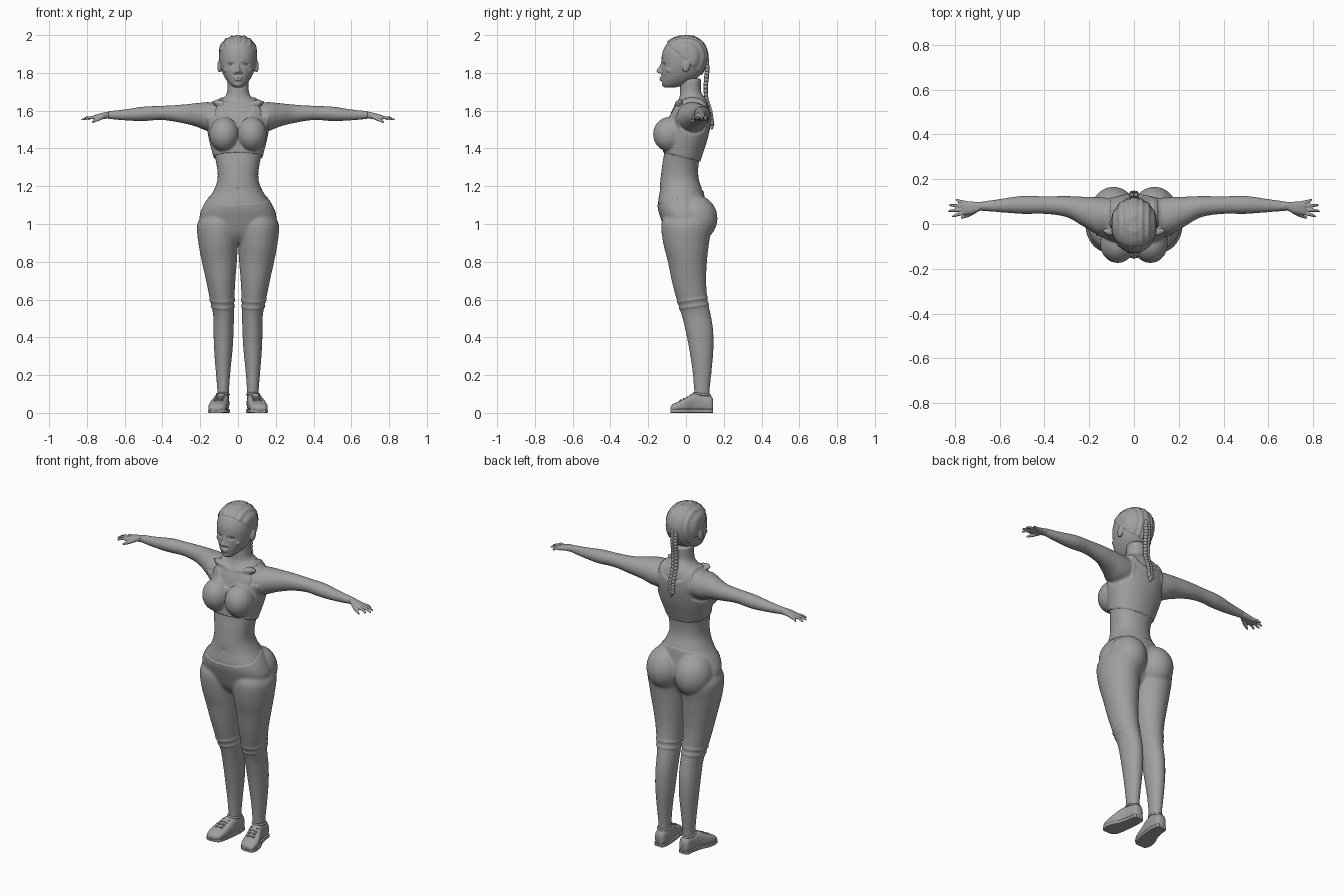
import bpy, bmesh, math, random
from mathutils import Vector, Matrix

random.seed(4)
cube = bpy.data.objects.get("Cube")
if cube:
    bpy.data.objects.remove(cube)

grey = bpy.data.materials.new("plain_grey")
grey.use_nodes = True
COLOUR = (0.35, 0.35, 0.35, 1)
grey.diffuse_color = COLOUR
grey.node_tree.nodes["Principled BSDF"].inputs["Base Color"].default_value = COLOUR

# For each length axis: how (along, u, v) map to x, y, z
ORDER = {"z": lambda t, u, v: (u, v, t),
         "x": lambda t, u, v: (t, u, v),
         "y": lambda t, u, v: (u, t, v)}


def spline(rows, steps):
    """Smoothly interpolate rows of section sizes."""
    out = []
    for i in range(len(rows) - 1):
        a, b, c, d = (rows[max(0, min(len(rows) - 1, i + k))] for k in (-1, 0, 1, 2))
        for s in range(steps):
            t = s / steps
            out.append([q + t * ((r - p) / 2 + t * (p - 2.5 * q + 2 * r - w / 2
                        + t * (1.5 * (q - r) + (w - p) / 2)))
                        for p, q, r, w in zip(a, b, c, d)])
    return out + [list(rows[-1])]


def skin(bm, rings):
    """Join rings of points into a closed tube."""
    rings = [[bm.verts.new(p) for p in ring] for ring in rings]
    for a, b in zip(rings, rings[1:]):
        for k in range(len(a)):
            bm.faces.new((a[k], a[k - 1], b[k - 1], b[k]))
    bm.faces.new(rings[0])
    bm.faces.new(rings[-1])


def loft(bm, rows, axis="z", side=1, power=2.0, n=36, steps=4):
    """Skin rows of (along, u_min, u_max, v_min, v_max) with rounded sections."""
    rings = []
    for t, u0, u1, v0, v1 in spline(rows, steps):
        ring = []
        for k in range(n):
            a = math.tau * k / n
            c, s = (math.copysign(abs(f) ** (2 / power), f) for f in (math.cos(a), math.sin(a)))
            x, y, z = ORDER[axis](t, (u0 + u1 + c * (u1 - u0)) / 2, (v0 + v1 + s * (v1 - v0)) / 2)
            ring.append((x * side, y, z))
        rings.append(ring)
    skin(bm, rings)


def turned(bm, matrix, stations, n):
    """Skin circles given as (height, radius), placed by a matrix."""
    angles = [math.tau * k / n for k in range(n)]
    skin(bm, [[matrix @ Vector((r * math.cos(a), r * math.sin(a), h)) for a in angles]
              for h, r in stations])


def ball(bm, centre, radii, turn=0, axis="X", n=20):
    m = Matrix.Translation(centre) @ Matrix.Rotation(turn, 4, axis) @ Matrix.Diagonal((*radii, 1))
    arcs = [math.pi * (k + .15) / (n // 2 + .3) for k in range(n // 2 + 1)]
    turned(bm, m, [(-math.cos(t), math.sin(t)) for t in arcs], n)


def limb(bm, a, b, r0, r1):
    """Tapered round stick with rounded ends."""
    a, b = Vector(a), Vector(b)
    m = Matrix.Translation(a) @ (b - a).to_track_quat("Z", "Y").to_matrix().to_4x4()
    arcs = (.25, .8, math.pi / 2)
    start = [(-r0 * math.cos(t), r0 * math.sin(t)) for t in arcs]
    end = [((b - a).length + r1 * math.cos(t), r1 * math.sin(t)) for t in reversed(arcs)]
    turned(bm, m, start + end, 12)


def finish(name, bm, voxel=0, smooth=0, shape=None, cuts=()):
    """Fuse overlapping forms, relax, push by the shape rule and add to the scene."""
    bmesh.ops.recalc_face_normals(bm, faces=bm.faces)
    mesh = bpy.data.meshes.new(name)
    bm.to_mesh(mesh)
    obj = bpy.data.objects.new(name, mesh)
    bpy.context.collection.objects.link(obj)
    if voxel:
        mod = obj.modifiers.new("fuse", "REMESH")
        mod.mode, mod.voxel_size = "VOXEL", voxel
        fused = bpy.data.meshes.new_from_object(obj.evaluated_get(bpy.context.evaluated_depsgraph_get()))
        obj.modifiers.clear()
        obj.data = fused
        bpy.data.meshes.remove(mesh)
        mesh = fused
        bm.clear()
        bm.from_mesh(mesh)
        for _ in range(smooth):
            bmesh.ops.smooth_vert(bm, verts=bm.verts, factor=0.5,
                                  use_axis_x=True, use_axis_y=True, use_axis_z=True)
        for co, no in cuts:
            bmesh.ops.bisect_plane(bm, geom=bm.verts[:] + bm.edges[:] + bm.faces[:],
                                   plane_co=co, plane_no=no, dist=0.0002)
        bm.normal_update()
        if shape:
            for v in bm.verts:
                v.co += shape(v.co, v.normal)
        bm.to_mesh(mesh)
    bm.free()
    mesh.materials.clear()
    mesh.materials.append(grey)
    mesh.shade_smooth()
    return obj


# Body: torso, legs and arms fused into one skin
body = bmesh.new()
torso = [(.90, .09, -.06, .05), (.95, .16, -.10, .08), (1.03, .20, -.13, .11),
         (1.10, .178, -.148, .10), (1.17, .133, -.14, .09), (1.24, .108, -.135, .067),
         (1.32, .115, -.125, .067), (1.38, .13, -.115, .085), (1.46, .15, -.11, .11),
         (1.54, .16, -.095, .125), (1.60, .155, -.075, .125), (1.64, .125, -.05, .115),
         (1.67, .075, -.035, .10), (1.70, .058, -.032, .08), (1.77, .056, -.03, .08)]
loft(body, [(z, -w, w, f, b) for z, w, f, b in torso], power=2.2)
leg = [(1.06, .03, .17, -.10, .09), (1.0, .0, .212, -.127, .13), (.9, .004, .206, -.117, .118),
       (.8, .01, .187, -.092, .107), (.7, .018, .165, -.072, .103), (.6, .023, .145, -.046, .11),
       (.52, .025, .128, -.02, .127), (.44, .027, .126, .0, .14), (.34, .032, .123, .02, .142),
       (.22, .044, .114, .038, .132), (.12, .051, .106, .046, .122), (.05, .051, .106, .046, .122)]
arm = [(.06, -.03, .11, 1.50, 1.63), (.15, -.05, .12, 1.49, 1.645), (.22, -.015, .122, 1.515, 1.64),
       (.3, .03, .125, 1.535, 1.632), (.4, .045, .124, 1.55, 1.626), (.5, .045, .126, 1.545, 1.622),
       (.6, .052, .112, 1.548, 1.607), (.70, .06, .098, 1.557, 1.597)]
for s in (-1, 1):
    loft(body, leg, side=s)
    loft(body, arm, "x", s)
    ball(body, (s * .092, .05, 1.03), (.10, .113, .12), n=32)
    ball(body, (s * .073, -.088, 1.475), (.072, .08, .085), n=32)
    limb(body, (s * .02, -.055, 1.625), (s * .13, -.03, 1.645), .012, .012)


def bra_area(x, y, z):
    x = abs(x)
    if z < 1.35 - .26 * y or z > 1.69 or x > .175:
        return False
    depth = .108 if y < .04 else .06
    if (x / .08) ** 2 + ((z - 1.645) / depth) ** 2 < 1 or (x < .08 and z > 1.645):
        return False
    in_armhole = ((y - .04) / .085) ** 2 + ((z - 1.575) / .1) ** 2 < 1
    return not (in_armhole and x > .105) and not (z > 1.57 and x > .12)


def clothes(co, normal):
    x, y, z = co
    push = 0
    if bra_area(x, y, z):
        push = .007
    elif z < 1.105 + .3 * (y + .14) and abs(x) < .3:
        push = .004
        for crease in (.565, .6):
            push += .004 * math.exp(-((z - crease - .15 * (y - .04)) / .007) ** 2)
    push -= .006 * math.exp(-((x / .008) ** 2 + ((z - 1.18) / .01) ** 2)) * (y < 0)
    return normal * push


hem, waist = Vector((0, .26, 1)), Vector((0, -.3, 1))
finish("body", body, .0065, 6, clothes,
       [((0, 0, z), no) for z, no in ((1.35, hem), (1.348, hem), (1.147, waist), (1.149, waist))])

# Head with face forms; hair is raised above the hairline
head = bmesh.new()
skull = [(1.722, .02, -.112, -.06), (1.738, .042, -.126, .0), (1.765, .064, -.129, .05),
         (1.80, .082, -.131, .085), (1.85, .096, -.129, .108), (1.90, .098, -.127, .113),
         (1.945, .088, -.108, .098), (1.975, .065, -.078, .07), (1.993, .03, -.035, .035)]
loft(head, [(z, -w, w, f, b) for z, w, f, b in skull], power=2.15)
nose = [(1.865, .007, -.129, -.10), (1.835, .009, -.142, -.10), (1.81, .016, -.158, -.10),
        (1.798, .012, -.146, -.10)]
loft(head, [(z, -w, w, f, b) for z, w, f, b in nose], n=16)
ball(head, (0, -.127, 1.775), (.024, .014, .006))
ball(head, (0, -.126, 1.764), (.021, .014, .007))
ball(head, (0, -.113, 1.74), (.022, .016, .014))
for s in (-1, 1):
    limb(head, (s * .016, -.123, 1.864), (s * .056, -.105, 1.868), .008, .005)
    ball(head, (s * .015, -.132, 1.803), (.009, .012, .008))
    ball(head, (s * .055, -.083, 1.815), (.022, .024, .018))
    ball(head, (s * .098, .002, 1.835), (.012, .02, .034), -.25)


def hair(co, normal):
    x, y, z = co
    if z > 1.957 - .95 * (y + .095) and abs(x) < .099 - .02 * (z < 1.83):
        return normal * (.004 + .002 * math.sin(abs(x) * 230) + random.uniform(-.0008, .0008))
    socket = math.exp(-(((abs(x) - .038) / .017) ** 2 + ((z - 1.845) / .009) ** 2))
    return Vector((0, .008 * socket * (y < -.05), 0))


finish("head", head, .004, 3, hair)
eyes = bmesh.new()
for s in (-1, 1):
    ball(eyes, (s * .038, -.1035, 1.845), (.014, .013, .008))
finish("eyes", eyes)

# Braid: pairs of crossed strands down the back
braid = bmesh.new()
path = spline([(.108, 1.87), (.112, 1.81), (.105, 1.74), (.108, 1.66), (.13, 1.59), (.138, 1.53)], 4)
for k, (y, z) in enumerate(path):
    r = .017 - .0002 * k
    for s in (-1, 1):
        ball(braid, (s * .009, y, z + s * .004), (r * .8, r * .8, r), s * .5, "Y", 14)
limb(braid, (0, .138, 1.53), (0, .136, 1.505), .012, .006)
finish("braid", braid)

# Hands with spread fingers
palm = [(.685, .06, .098, 1.558, 1.596), (.72, .046, .10, 1.556, 1.588), (.765, .04, .104, 1.553, 1.575)]
for s, label in ((1, "left"), (-1, "right")):
    hand = bmesh.new()
    loft(hand, palm, "x", s, 2.4, 24)
    for y0, y1, tip in ((.049, .034, .815), (.065, .058, .832), (.081, .084, .828), (.096, .108, .798)):
        knuckle = (s * (.765 + tip) / 2, (y0 + y1) / 2, 1.563)
        limb(hand, (s * .755, y0, 1.563), knuckle, .009, .0075)
        limb(hand, knuckle, (s * (tip - .006), y1, 1.553), .0075, .0055)
    limb(hand, (s * .715, .056, 1.568), (s * .745, .038, 1.552), .012, .009)
    limb(hand, (s * .745, .038, 1.552), (s * .77, .028, 1.54), .009, .006)
    finish(label + "_hand", hand, .0035, 2)

# Shoes: upper, sole, collar and laces
upper = [(-.083, .09, .142, .008, .03), (-.07, .07, .153, .004, .046), (-.04, .06, .156, .004, .06),
         (0, .054, .147, .004, .08), (.04, .049, .128, .004, .104), (.09, .046, .115, .004, .1),
         (.13, .05, .11, .004, .092), (.143, .06, .10, .008, .07)]
for s, label in ((1, "left"), (-1, "right")):
    shoe = bmesh.new()
    loft(shoe, upper, "y", s, 2.6)
    finish(label + "_shoe", shoe)
    sole = bmesh.new()
    loft(sole, [(y, a - .003, b + .003, 0, .02) for y, a, b, _, _ in upper], "y", s, 8)
    finish(label + "_sole", sole).data.shade_flat()
    trim = bmesh.new()
    rim = [(s * (.08 + .031 * math.cos(a)), .085 + .043 * math.sin(a), .098 - .006 * math.sin(a))
           for a in (math.tau * k / 16 for k in range(16))]
    for k in range(16):
        limb(trim, rim[k - 1], rim[k], .006, .006)
    for k in range(4):
        x, y, z = .104 - .004 * k, -.025 + .018 * k, .066 + .009 * k
        for d in (-1, 1):
            limb(trim, (s * (x - d * .02), y - .006, z), (s * (x + d * .02), y + .006, z), .004, .004)
    finish(label + "_collar_and_laces", trim)
